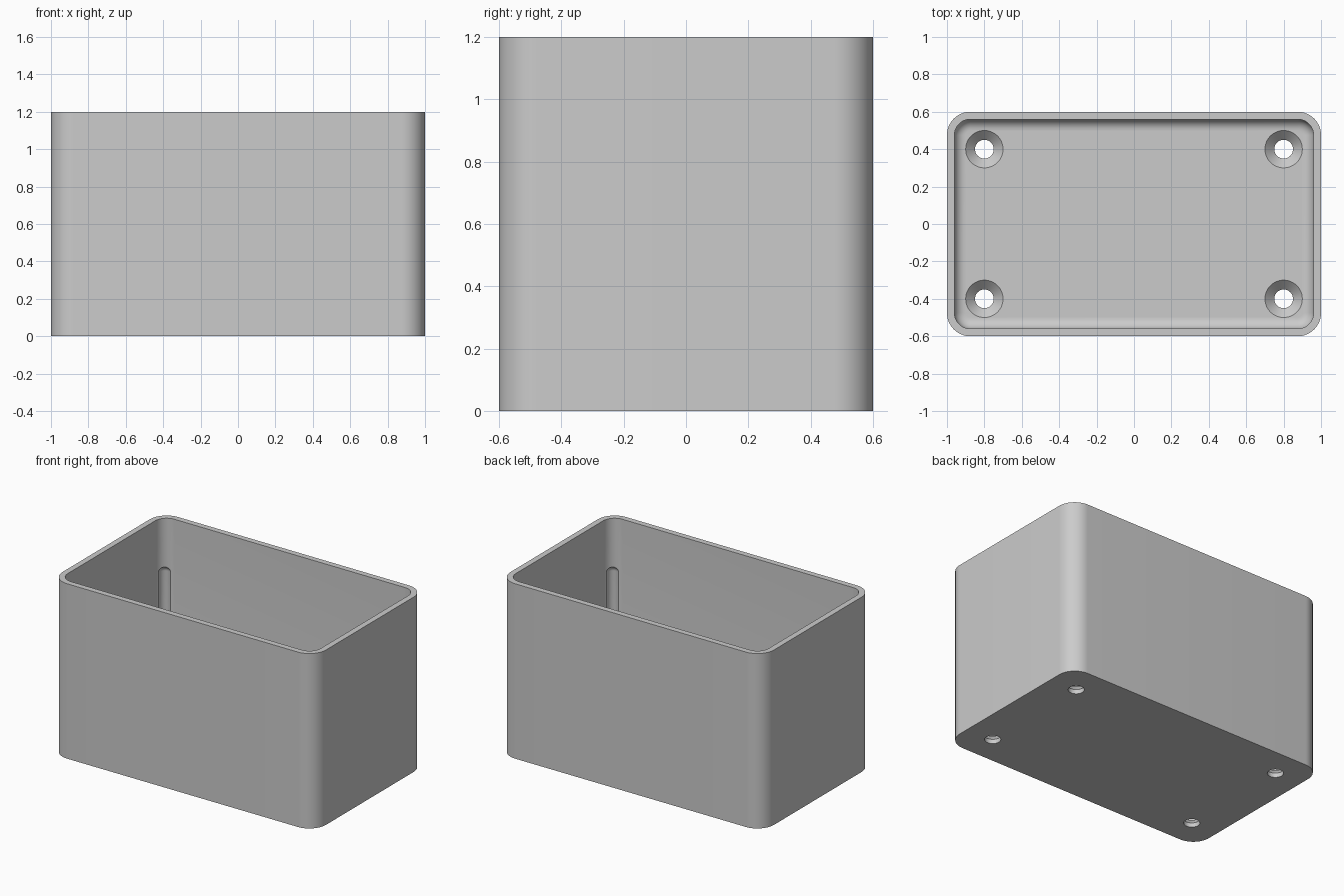
import bpy
import bmesh
from math import pi, sin, cos, radians

if "Cube" in bpy.data.objects:
    bpy.data.objects.remove(bpy.data.objects["Cube"], do_unlink=True)

HALF_X, HALF_Y, HEIGHT = 1.0, 0.6, 1.2
WALL, FLOOR = 0.04, 0.08
CORNER, FILLET = 0.125, 0.06

grey = bpy.data.materials.new("light grey")
grey.use_nodes = True
colour = (0.6, 0.6, 0.6, 1)
grey.diffuse_color = colour
grey.node_tree.nodes["Principled BSDF"].inputs["Base Color"].default_value = colour


def rounded_ring(inset, z, steps=16):
    """Rounded rectangle, offset inwards from the outer wall."""
    r = CORNER - inset
    points = []
    for i, (sx, sy) in enumerate([(1, 1), (-1, 1), (-1, -1), (1, -1)]):
        for k in range(steps + 1):
            a = pi / 2 * (i + k / steps)
            points.append((sx * (HALF_X - CORNER) + r * cos(a),
                           sy * (HALF_Y - CORNER) + r * sin(a), z))
    return points


def round_ring(x, y, r, z, steps=48):
    return [(x + r * cos(2 * pi * k / steps), y + r * sin(2 * pi * k / steps), z)
            for k in range(steps)]


def loft(name, rings):
    """Closed solid through a stack of rings, bottom to top."""
    bm = bmesh.new()
    loops = [[bm.verts.new(p) for p in ring] for ring in rings]
    n = len(loops[0])
    for low, high in zip(loops, loops[1:]):
        for k in range(n):
            bm.faces.new((low[k], low[(k + 1) % n], high[(k + 1) % n], high[k]))
    bm.faces.new(loops[0][::-1])
    bm.faces.new(loops[-1])
    bmesh.ops.recalc_face_normals(bm, faces=bm.faces)
    mesh = bpy.data.meshes.new(name)
    bm.to_mesh(mesh)
    bm.free()
    mesh.materials.append(grey)
    obj = bpy.data.objects.new(name, mesh)
    bpy.context.collection.objects.link(obj)
    return obj


def cut(target, cutter):
    bpy.context.view_layer.objects.active = target
    mod = target.modifiers.new("cut", "BOOLEAN")
    mod.operation = "DIFFERENCE"
    mod.solver = "EXACT"
    mod.object = cutter
    bpy.ops.object.modifier_apply(modifier=mod.name)
    bpy.data.objects.remove(cutter, do_unlink=True)


# Outer shell
box = loft("open_box", [rounded_ring(0, 0), rounded_ring(0, HEIGHT)])

# Cavity with a filleted floor edge
rings = []
for k in range(9):
    a = pi / 2 * k / 8
    rings.append(rounded_ring(WALL + FILLET * (1 - sin(a)),
                              FLOOR + FILLET * (1 - cos(a))))
rings.append(rounded_ring(WALL, HEIGHT + 0.1))
cut(box, loft("cavity_cutter", rings))

for sx in (-1, 1):
    for sy in (-1, 1):
        # Countersunk screw hole
        x, y = 0.8 * sx, 0.4 * sy
        cut(box, loft("hole_cutter", [
            round_ring(x, y, 0.05, -0.05), round_ring(x, y, 0.05, FLOOR - 0.05),
            round_ring(x, y, 0.1, FLOOR), round_ring(x, y, 0.1, FLOOR + 0.02)]))

        # Shallow domed groove in the inner corner
        d, r, top = 0.067 * cos(pi / 4), 0.04, 0.83
        x, y = sx * (HALF_X - CORNER + d), sy * (HALF_Y - CORNER + d)
        dome = [round_ring(x, y, r * cos(a), top + r * sin(a))
                for a in (pi / 2 * k / 8 for k in range(8))]
        cut(box, loft("groove_cutter", [round_ring(x, y, r, FLOOR + FILLET)] + dome))

bpy.ops.object.select_all(action="DESELECT")
box.select_set(True)
bpy.context.view_layer.objects.active = box
bpy.ops.object.shade_smooth_by_angle(angle=radians(30))
